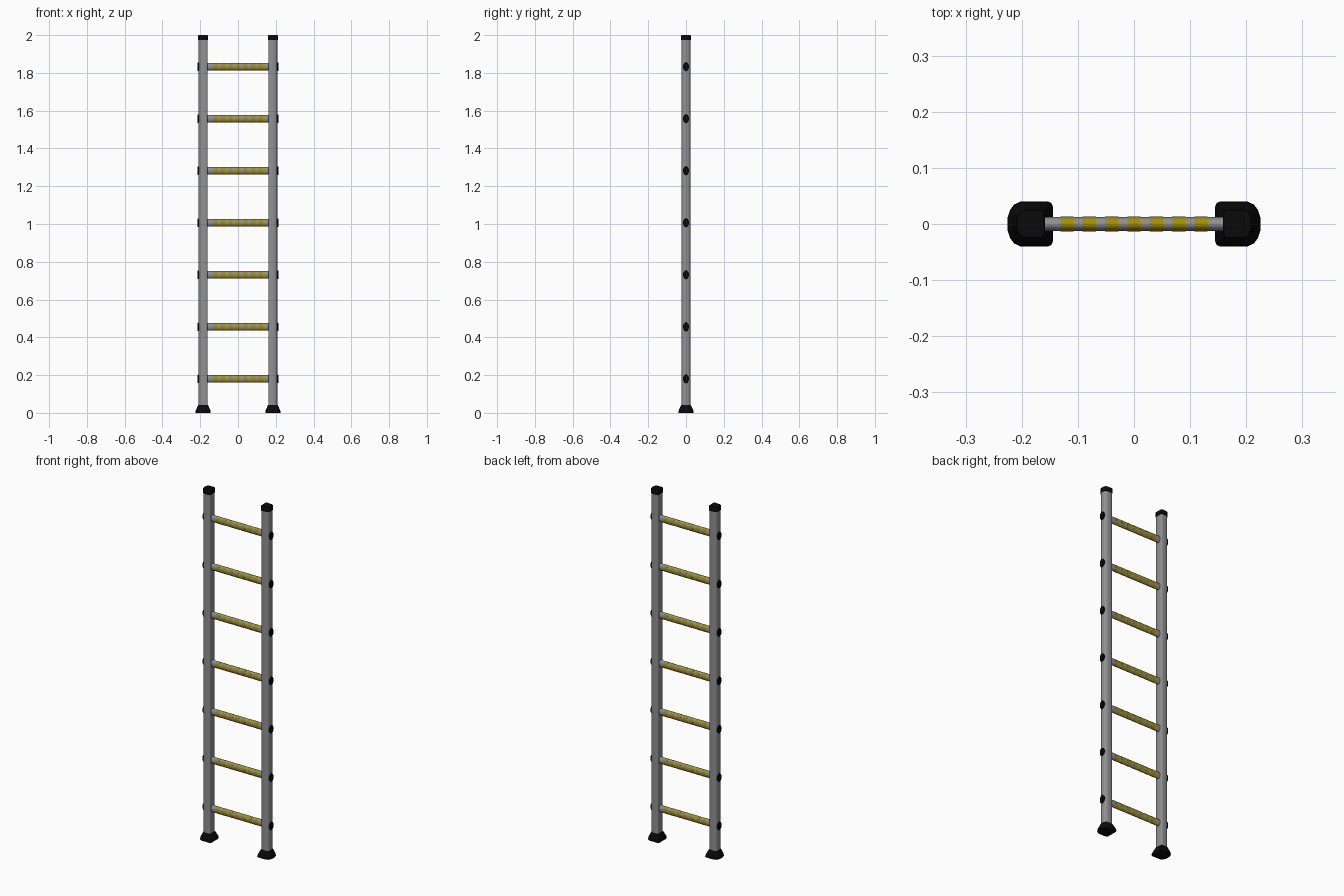
import bpy, bmesh, math

if "Cube" in bpy.data.objects:
    bpy.data.objects.remove(bpy.data.objects["Cube"])

RAIL_X = 0.1847
RUNG_Z = [0.18 + 0.2755 * i for i in range(7)]

def material(name, color):
    m = bpy.data.materials.new(name)
    m.diffuse_color = color
    m.use_nodes = True
    m.node_tree.nodes["Principled BSDF"].inputs["Base Color"].default_value = m.diffuse_color
    return m

black = material("black_rubber", (0.003, 0.003, 0.003, 1))
yellow = material("yellow_grip", (0.36, 0.27, 0.004, 1))
metal = material("dark_grey_metal", (0.28, 0.28, 0.28, 1))

def loft(name, rings, mat, angle=40):
    """Skin a list of equal-length point rings and cap both ends."""
    bm = bmesh.new()
    rows = [[bm.verts.new(p) for p in r] for r in rings]
    n = len(rows[0])
    for a, b in zip(rows, rows[1:]):
        for i in range(n):
            j = (i + 1) % n
            bm.faces.new((a[i], a[j], b[j], b[i]))
    bm.faces.new(rows[0][::-1])
    bm.faces.new(rows[-1])
    bmesh.ops.recalc_face_normals(bm, faces=bm.faces)
    me = bpy.data.meshes.new(name)
    bm.to_mesh(me)
    bm.free()
    ob = bpy.data.objects.new(name, me)
    bpy.context.collection.objects.link(ob)
    me.materials.append(mat)
    bpy.ops.object.select_all(action='DESELECT')
    ob.select_set(True)
    bpy.context.view_layer.objects.active = ob
    bpy.ops.object.shade_smooth_by_angle(angle=math.radians(angle))
    return ob

# D-shaped rail section: rounded outer side (+x), squarer inner side
HALF = [(1, 0), (1, 0.3), (0.9, 0.62), (0.72, 0.86), (0.42, 1),
        (-0.75, 1), (-0.93, 0.93), (-1, 0.75)]
SECTION = HALF + [(x, -y) for x, y in HALF[:0:-1]]

def d_ring(side, z, r):
    return [(side * (RAIL_X + x * r), y * r, z) for x, y in SECTION]

def oval_ring(x, ry, rz, n=20):
    return [(x, ry * math.cos(2 * math.pi * i / n), rz * math.sin(2 * math.pi * i / n))
            for i in range(n)]

def lift(ring, z):
    return [(x, y, w + z) for x, y, w in ring]

for side, label in ((-1, "left"), (1, "right")):
    # upright, flared foot and top cap
    loft(label + "_rail", [d_ring(side, 0.03, 0.0238), d_ring(side, 1.977, 0.0238)], metal, 60)
    loft(label + "_foot", [d_ring(side, z, r) for z, r in
         ((0, 0.039), (0.003, 0.0403), (0.012, 0.039), (0.038, 0.0275), (0.042, 0.0258))], black)
    loft(label + "_top_cap", [d_ring(side, z, r) for z, r in
         ((1.973, 0.026), (1.997, 0.026), (2.0, 0.024))], black)
    # oval plugs where the rungs meet the outer faces
    for k, z in enumerate(RUNG_Z):
        loft(f"{label}_rung_plug_{k + 1}", [lift(oval_ring(side * x, ry, rz), z) for x, ry, rz in
             ((0.2, 0.016, 0.023), (0.212, 0.016, 0.023), (0.2145, 0.0135, 0.02))], black)

# rungs with evenly spaced yellow grip bands
for k, z in enumerate(RUNG_Z):
    loft(f"rung_{k + 1}", [lift(oval_ring(x, 0.0128, 0.0195), z) for x in (-0.168, 0.168)], metal)
    for b in range(7):
        c = (b - 3) * 0.0398
        loft(f"rung_{k + 1}_grip_{b + 1}",
             [lift(oval_ring(x, 0.0132, 0.0199), z) for x in (c - 0.0118, c + 0.0118)], yellow)
